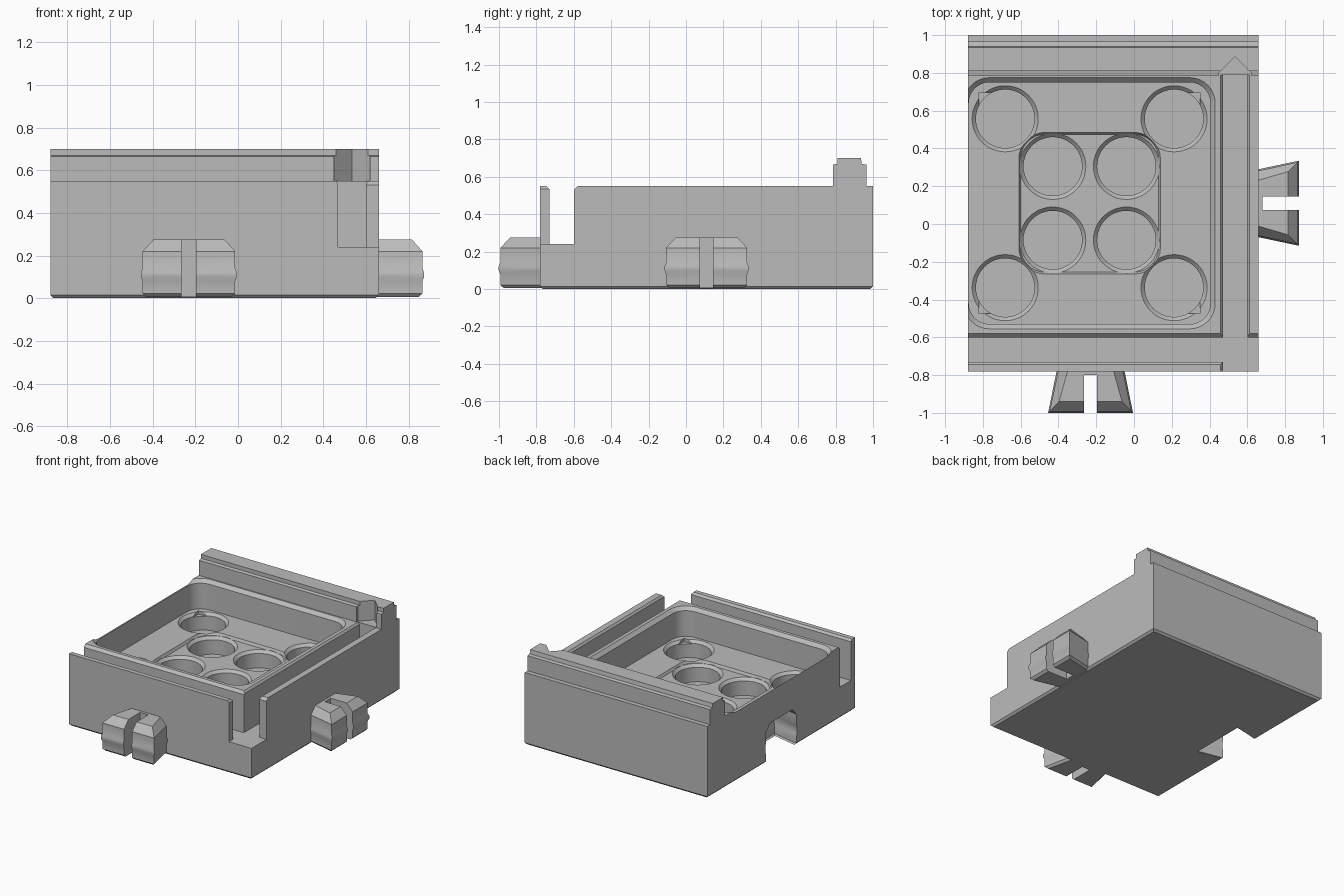
import bpy, bmesh, math
from mathutils import Matrix, Vector

cube = bpy.data.objects.get("Cube")
if cube:
    bpy.data.objects.remove(cube)

grey = bpy.data.materials.new("plain_grey")
grey.use_nodes = True
tone = (0.5, 0.5, 0.5, 1)
grey.diffuse_color = tone
grey.node_tree.nodes["Principled BSDF"].inputs["Base Color"].default_value = tone


def loft(name, rings):
    """Closed solid through a stack of equal-length point rings."""
    bm = bmesh.new()
    rows = [[bm.verts.new(p) for p in ring] for ring in rings]
    n = len(rows[0])
    for a, b in zip(rows, rows[1:]):
        for i in range(n):
            j = (i + 1) % n
            bm.faces.new((a[i], a[j], b[j], b[i]))
    bm.faces.new(rows[0][::-1])
    bm.faces.new(rows[-1])
    bmesh.ops.recalc_face_normals(bm, faces=bm.faces)
    mesh = bpy.data.meshes.new(name)
    bm.to_mesh(mesh)
    bm.free()
    mesh.materials.append(grey)
    ob = bpy.data.objects.new(name, mesh)
    bpy.context.collection.objects.link(ob)
    return ob


def activate(ob):
    bpy.ops.object.select_all(action='DESELECT')
    ob.select_set(True)
    bpy.context.view_layer.objects.active = ob


def cut(target, cutter):
    cutter.hide_render = True
    mod = target.modifiers.new("cut", 'BOOLEAN')
    mod.operation = 'DIFFERENCE'
    mod.solver = 'EXACT'
    mod.object = cutter
    activate(target)
    bpy.ops.object.modifier_apply(modifier=mod.name)
    bpy.data.objects.remove(cutter)


def box(name, x, y, z):
    return loft(name, [[(x[i], y[j], h) for i, j in ((0, 0), (1, 0), (1, 1), (0, 1))] for h in z])


def round_square(half, radius, z, steps=8):
    """Rounded square ring about the tray centre; radius = half gives a circle."""
    ring = []
    for q in range(4):
        for s in range(steps + 1):
            a = math.pi / 2 * (q + s / steps)
            sx, sy = ((1, 1), (-1, 1), (-1, -1), (1, -1))[q]
            ring.append(Vector((CX + sx * (half - radius) + radius * math.cos(a),
                                CY + sy * (half - radius) + radius * math.sin(a), z)))
    return ring


def circle(x, y, r, z, sides=48):
    return [(x + r * math.cos(2 * math.pi * i / sides),
             y + r * math.sin(2 * math.pi * i / sides), z) for i in range(sides)]


CX, CY = -0.235, 0.11
LEFT, RIGHT, FRONT = -0.88, 0.66, -0.78
TOP, FLOOR, GROOVE = 0.55, 0.33, 0.24

# Body: side profile with front groove and stepped back ridge, swept across
profile = [(FRONT, 0), (1, 0), (1, TOP), (.965, TOP), (.965, .665), (.94, .67), (.935, .70),
           (.81, .70), (.81, .67), (.785, .665), (.785, TOP), (-.58, TOP), (-.6, .53),
           (-.6, GROOVE), (-.73, GROOVE), (-.73, .535), (-.745, TOP), (FRONT, TOP)]
body = loft("tray_body", [[(x, y, z) for y, z in profile] for x in (LEFT, RIGHT)])
bm = bmesh.new()
bm.from_mesh(body.data)
base_edges = [e for e in bm.edges if all(v.co.z < 1e-4 for v in e.verts)]
bmesh.ops.bevel(bm, geom=base_edges, offset=.015, segments=1, affect='EDGES')
bm.to_mesh(body.data)
bm.free()

# Side channel, open front corner and pointed notch in the ridge
channel = [(.47, GROOVE), (.60, GROOVE), (.60, .535), (.62, .56), (.45, .56), (.47, .535)]
cut(body, loft("channel_cutter", [[(x, y, z) for x, z in channel] for y in (-.9, .79)]))
cut(body, box("corner_cutter", (.47, .8), (-.9, -.65), (GROOVE, .8)))
notch = [(.45, .72), (.62, .72), (.62, .80), (.535, .885), (.45, .80)]
cut(body, loft("notch_cutter", [[(x, y, z) for x, y in notch] for z in (TOP, .8)]))

# Tray pocket with chamfered rim, and the shallow square step in its floor
cut(body, loft("pocket_cutter", [round_square(.64, .11, FLOOR), round_square(.64, .11, TOP - .025),
                                 round_square(.665, .135, TOP), round_square(.67, .14, TOP + .01)]))
cut(body, loft("step_cutter", [round_square(.365, .13, FLOOR - .02),
                               round_square(.375, .14, FLOOR), round_square(.375, .14, FLOOR + .1)]))

# Round wells: four inner, four outer with corner reliefs
for sx in (-1, 1):
    for sy in (-1, 1):
        for off, z in ((.195, FLOOR - .02), (.447, FLOOR)):
            x, y = CX + sx * off, CY + sy * off
            cut(body, loft("well_cutter", [circle(x, y, .155, z - .13), circle(x, y, .155, z - .02),
                                           circle(x, y, .175, z), circle(x, y, .175, z + .06)]))
        xs = sorted((CX + sx * .46, CX + sx * .585))
        ys = sorted((CY + sy * .46, CY + sy * .585))
        cut(body, box("relief_cutter", xs, ys, (FLOOR - .025, FLOOR + .05)))


# Dovetail connector: (height, outward swell) levels of a flared trapezoid
LEVELS = [(0.005, -.018), (.022, 0), (.08, 0), (.10, .008), (.12, .008), (.14, 0), (.22, 0), (.275, -.05)]


def dovetail(name, matrix, grow=0, root=-.02):
    rings = []
    for z, swell in LEVELS:
        s = swell + grow
        tip, flare = .205 + s, .22 / .205
        w0, w1 = .172 + s, .217 + s
        wr = w0 + (w1 - w0) * root / tip
        z = z + grow if z > .1 else z - grow
        rings.append([matrix @ Vector(p) for p in
                      ((root, -wr, z), (tip, -w1, z), (tip, w1, z), (root, wr, z))])
    return loft(name, rings)


right_place = Matrix.Translation((RIGHT, CY, 0))
front_place = Matrix.Translation((-.23, FRONT, 0)) @ Matrix.Rotation(-math.pi / 2, 4, 'Z') \
    @ Matrix.Scale(.215 / .207, 4, (1, 0, 0))

# Matching socket in the left side
cut(body, dovetail("socket_cutter", Matrix.Translation((LEFT, CY, 0)), grow=.012))

right_connector = dovetail("right_connector", right_place)
cut(right_connector, box("slot_cutter", (RIGHT + .02, 1), (CY - .035, CY + .035), (-.1, .4)))
front_connector = dovetail("front_connector", front_place)
cut(front_connector, box("slot_cutter", (-.265, -.197), (-1.1, FRONT - .02), (-.1, .4)))

for ob in (body, right_connector, front_connector):
    activate(ob)
    bpy.ops.object.shade_smooth_by_angle(angle=math.radians(25))
